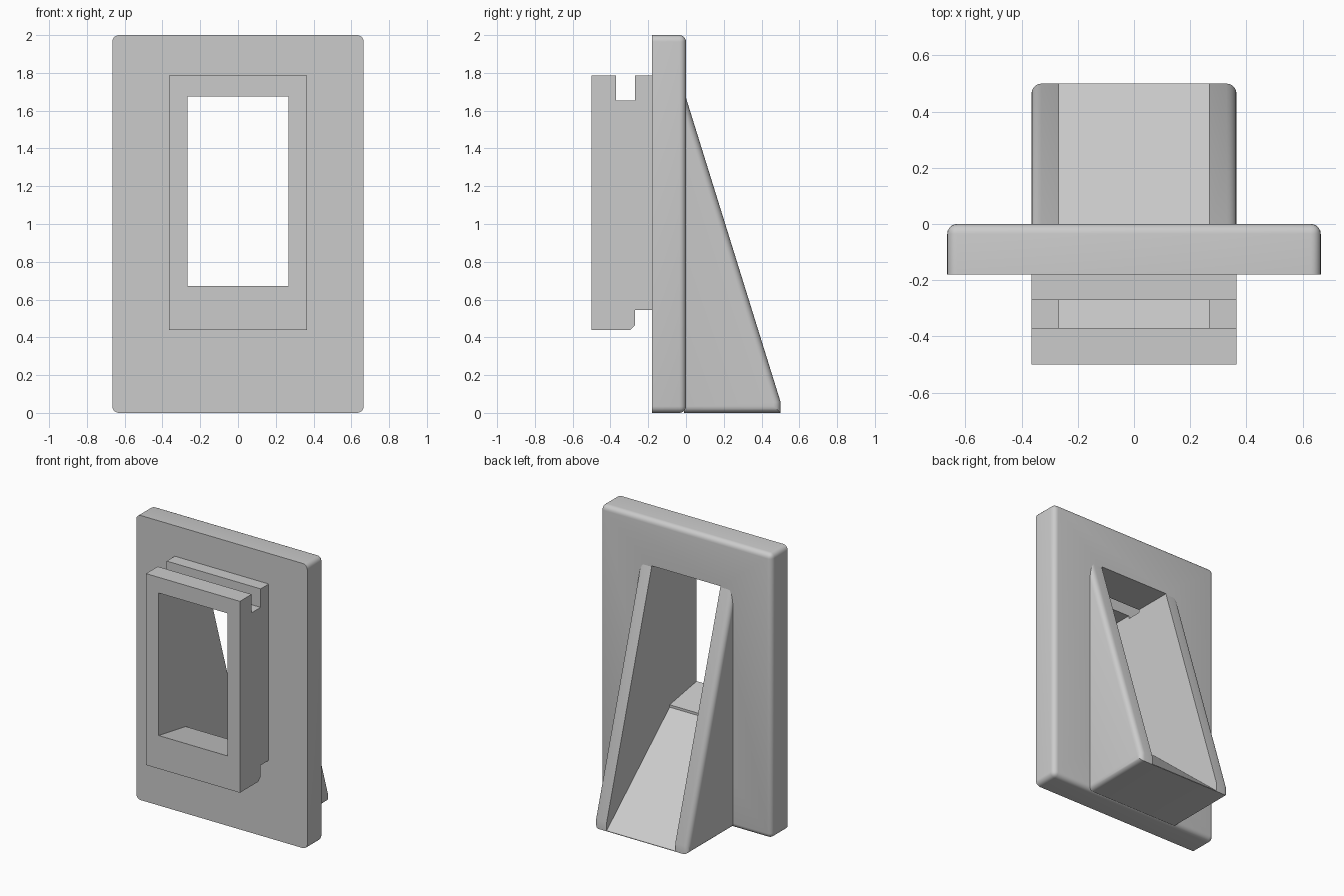
import bpy
import bmesh
import math

cube = bpy.data.objects.get("Cube")
if cube:
    bpy.data.objects.remove(cube, do_unlink=True)

grey = bpy.data.materials.new("plain grey")
grey.use_nodes = True
colour = (0.6, 0.6, 0.6, 1)
grey.diffuse_color = colour
grey.node_tree.nodes["Principled BSDF"].inputs["Base Color"].default_value = colour


def prism(name, profile, half_width, rounded=None, radius=0.035):
    """Extrude a (y, z) profile along x, rounding the edges the rule picks."""
    bm = bmesh.new()
    face = bm.faces.new([bm.verts.new((-half_width, y, z)) for y, z in profile])
    moved = bmesh.ops.extrude_face_region(bm, geom=[face])["geom"]
    for v in moved:
        if isinstance(v, bmesh.types.BMVert):
            v.co.x = half_width
    bmesh.ops.recalc_face_normals(bm, faces=bm.faces[:])
    if rounded:
        edges = [e for e in bm.edges if rounded(*[v.co for v in e.verts])]
        bmesh.ops.bevel(bm, geom=edges, offset=radius, segments=5,
                        profile=0.5, affect='EDGES', clamp_overlap=True)
    mesh = bpy.data.meshes.new(name)
    bm.to_mesh(mesh)
    bm.free()
    mesh.materials.append(grey)
    obj = bpy.data.objects.new(name, mesh)
    bpy.context.collection.objects.link(obj)
    return obj


# Wall plate: sharp front rim, rounded corners and rear rim
FRONT = -0.18
plate = prism("wall_plate", [(FRONT, 0), (0, 0), (0, 2), (FRONT, 2)], 0.665,
              lambda a, b: max(a.y, b.y) > FRONT / 2)

# Front frame: latch groove on top, chamfered step underneath
frame = prism("front_frame", [
    (-0.5, 0.44), (-0.295, 0.44), (-0.27, 0.465), (-0.27, 0.545),
    (-0.175, 0.545), (-0.175, 1.785), (-0.27, 1.785), (-0.27, 1.655),
    (-0.37, 1.655), (-0.37, 1.785), (-0.5, 1.785)], 0.365)

# Rear support: wedge with rounded outer edges
support = prism("rear_support", [
    (-0.01, 0), (0.5, 0), (0.5, 0.06), (-0.01, 1.7)], 0.365,
    lambda a, b: abs(a.x - b.x) < 0.01 and max(a.y, b.y) > 0.1)

# Opening: through the frame and plate, then down the sloping rear ramp
opening = prism("opening_cutter", [
    (-0.6, 0.69), (-0.2, 0.622), (-0.2, 0.605), (0.5, 0.004),
    (0.6, -0.082), (0.6, 1.675), (-0.6, 1.675)], 0.267)
opening.hide_render = True

for part in (plate, frame, support):
    cut = part.modifiers.new("opening", 'BOOLEAN')
    cut.operation = 'DIFFERENCE'
    cut.solver = 'EXACT'
    cut.object = opening
    bpy.ops.object.select_all(action='DESELECT')
    part.select_set(True)
    bpy.context.view_layer.objects.active = part
    bpy.ops.object.modifier_apply(modifier=cut.name)
    bpy.ops.object.shade_smooth_by_angle(angle=math.radians(30))

bpy.data.objects.remove(opening, do_unlink=True)
